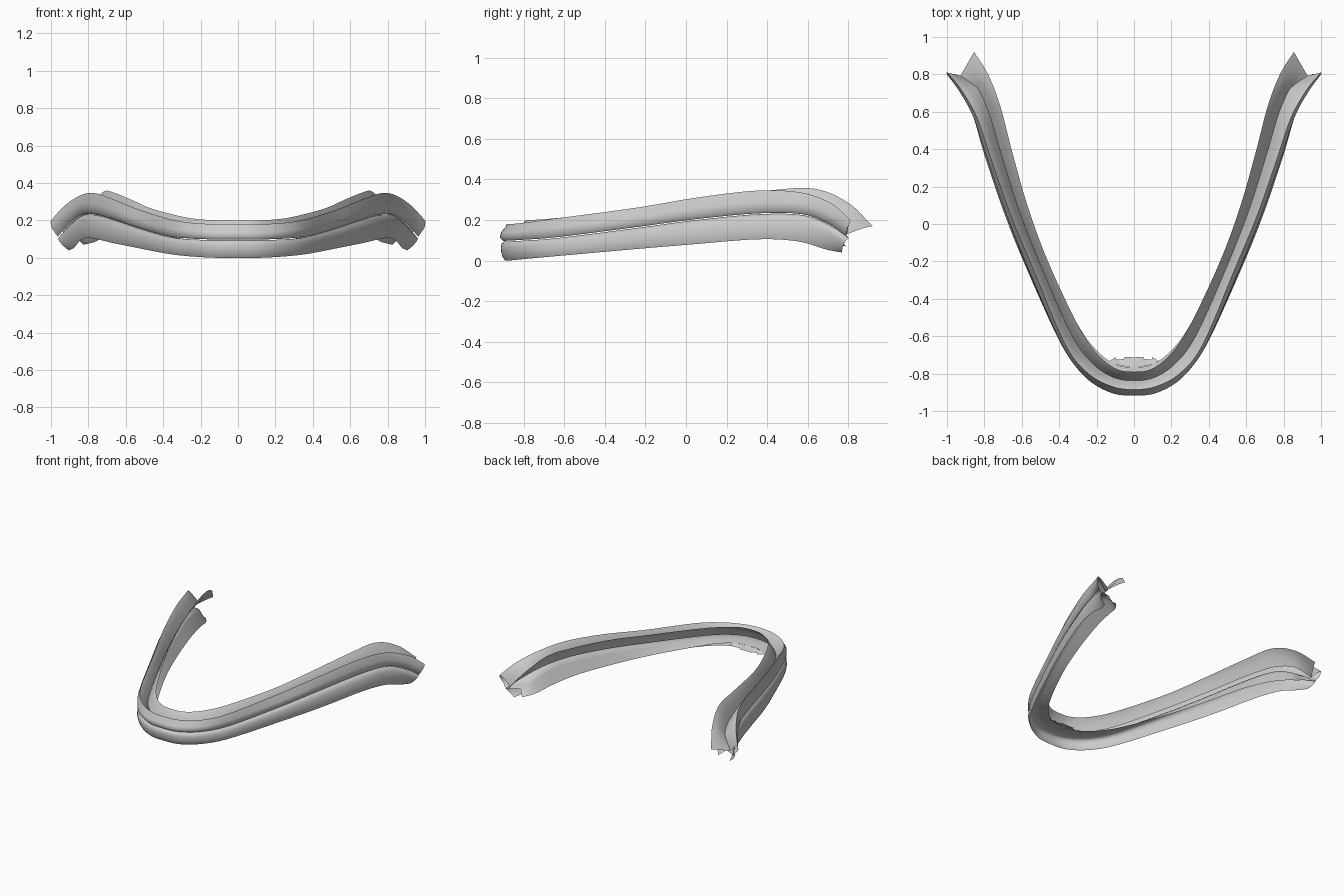
import bpy, bmesh
from mathutils import Vector as V

if "Cube" in bpy.data.objects:
    bpy.data.objects.remove(bpy.data.objects["Cube"])

# Guide rails of the right half, front centre to rear tip
INNER = [(0, -.79, .2), (.1, -.772, .2), (.2, -.69, .205), (.3, -.54, .22), (.46, -.2, .262),
         (.57, .1, .31), (.655, .4, .345), (.715, .63, .355), (.78, .8, .285), (.855, .92, .17)]
OUTER = [(0, -.885, .18), (.12, -.868, .18), (.25, -.795, .187), (.37, -.64, .208), (.535, -.25, .26),
         (.66, .05, .31), (.765, .35, .345), (.84, .57, .335), (.925, .72, .28), (1, .81, .2)]
GROOVE = [(0, -.918, .1), (.13, -.9, .1), (.265, -.815, .105), (.385, -.645, .118), (.555, -.27, .165),
          (.675, .03, .205), (.785, .35, .235), (.855, .57, .23), (.92, .7, .18), (.975, .79, .115)]
BOTTOM = [(0, -.892, 0), (.125, -.876, 0), (.26, -.795, .008), (.38, -.64, .022), (.55, -.27, .055),
          (.675, .03, .08), (.785, .35, .105), (.84, .55, .095), (.875, .69, .055), (.905, .77, .04)]
# lower edge of the inner leg of the lower strip
LEG = [(0, -.765, .085), (.1, -.75, .085), (.2, -.675, .085), (.305, -.53, .085), (.465, -.2, .1),
       (.575, .1, .115), (.66, .38, .125), (.72, .58, .11), (.765, .71, .085), (.825, .79, .07)]
STEPS = 6


def rail(points):
    """Smooth curve through the points, mirrored to the left side."""
    p = [V(q) for q in points]
    p = [V((-p[1].x, p[1].y, p[1].z))] + p + [p[-1] * 2 - p[-2]]
    out = []
    for i in range(1, len(p) - 2):
        a, b, c, d = p[i - 1:i + 3]
        for k in range(STEPS):
            t = k / STEPS
            out.append(.5 * (2 * b + (c - a) * t + (2 * a - 5 * b + 4 * c - d) * t * t
                             + (3 * b - a - 3 * c + d) * t ** 3))
    out.append(p[-2])
    return [V((-q.x, q.y, q.z)) for q in out[:0:-1]] + out


def make(name, rows):
    """Skin neighbouring sections into a smooth sheet."""
    bm = bmesh.new()
    grid = [[bm.verts.new(q) for q in r] for r in rows]
    for r, s in zip(grid, grid[1:]):
        for j in range(len(r) - 1):
            bm.faces.new((r[j], s[j], s[j + 1], r[j + 1]))
    bmesh.ops.recalc_face_normals(bm, faces=bm.faces)
    me = bpy.data.meshes.new(name)
    bm.to_mesh(me)
    bm.free()
    ob = bpy.data.objects.new(name, me)
    bpy.context.collection.objects.link(ob)
    bpy.context.view_layer.objects.active = ob
    ob.select_set(True)
    bpy.ops.object.shade_smooth_by_angle(angle=1.2)
    ob.select_set(False)
    return ob


def outward(b, d):
    o = d - b
    o.z = 0
    return o.normalized()


def trough(b, d, z):
    """Trough bottom between two rims, cut back at the rear tips."""
    c = d.lerp(b, .5)
    c.z = z
    c.y -= max(0, c.y - .72) * .5
    return c


def leg(rim, c, steps, power=1.3):
    """Curved wall from a rim to the trough bottom."""
    for s in steps:
        q = rim.lerp(c, s)
        q.z = rim.z + (c.z - rim.z) * s ** power
        yield q


def upper_section(b, d, e):
    o = outward(b, d)
    c = trough(b, d, e.z + .015)
    # convex outer wall, then down into the trough and up to the inner rim
    return [e - o * .015 - V((0, 0, .002)), e + V((0, 0, .014)),
            (d + e) / 2 + o * .01, d - V((0, 0, .012)) + o * .003, d,
            *leg(d, c, (.25, .5, .75, 1)), *leg(b, c, (.75, .5, .25, 0))]


def lower_section(b, d, e, h, g):
    o = outward(b, d)
    top = e - V((0, 0, .004))
    c = trough(g, h, e.z - .008)
    # inner leg, shallow crown, convex outer wall
    return [*leg(g, c, (0, .25, .5, .75, 1), 1), top - o * .022 - V((0, 0, .002)),
            top.lerp(h, .12) - o * .006, top.lerp(h, .3) + o * .003,
            top.lerp(h, .6) + o * .008, top.lerp(h, .85) + o * .006, h]


inner, outer, groove, bottom, low = map(rail, (INNER, OUTER, GROOVE, BOTTOM, LEG))
make("upper_trough_strip", [upper_section(*q) for q in zip(inner, outer, groove)])
make("lower_lip_strip", [lower_section(*q) for q in zip(inner, outer, groove, bottom, low)])

# Jagged edge hanging off the inner leg at the front centre
teeth = [(.05, -.71), (.055, -.722), (.095, -.725), (.1, -.712), (.135, -.735)]
edge = [(-x, y) for x, y in teeth[::-1]] + [(0, -.713)] + teeth
make("front_inner_flap", [[(x, -.765 + x * x * 1.5, .085), (x, y, .07)] for x, y in edge])
